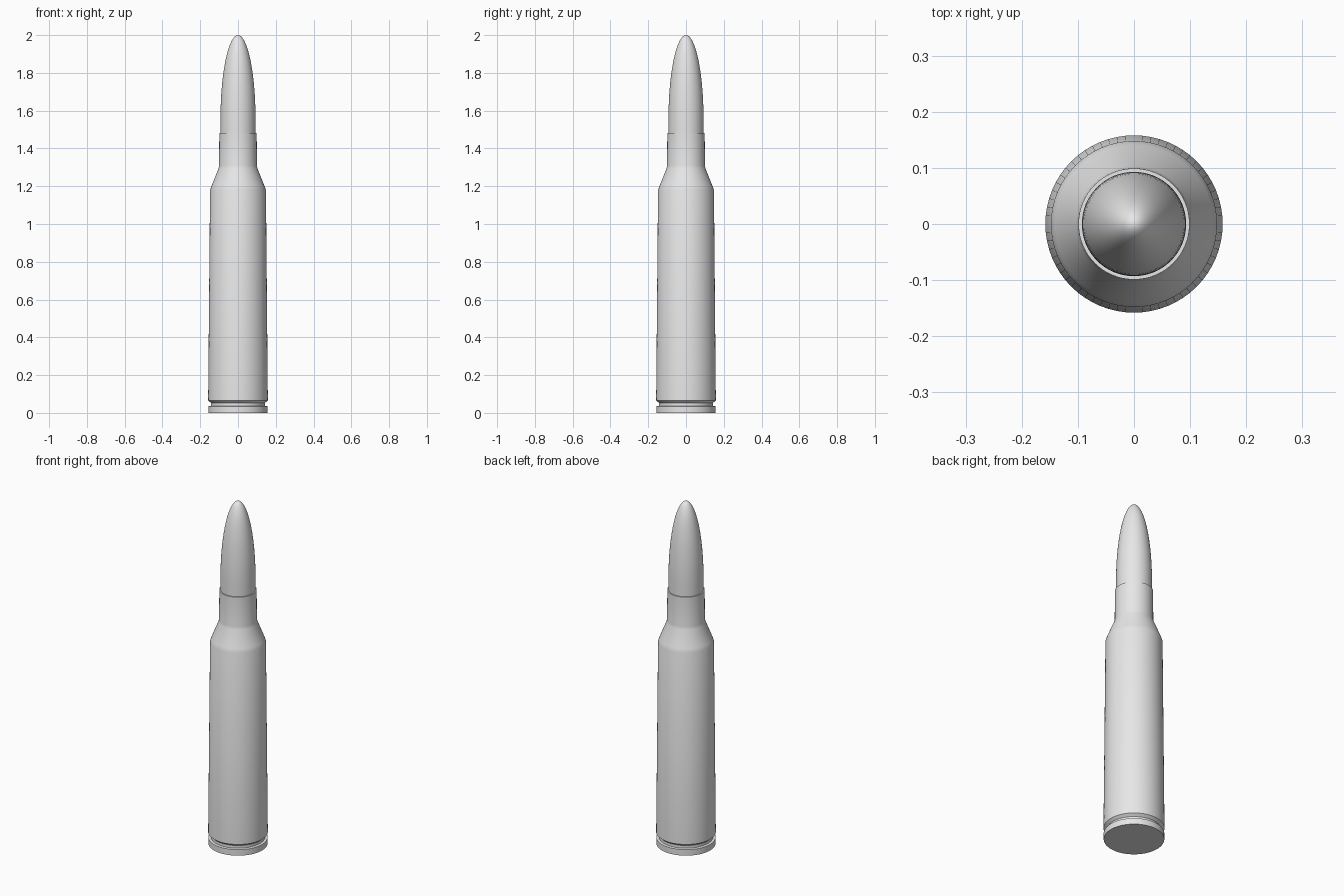
import bpy, bmesh, math

SEGMENTS = 64

cube = bpy.data.objects.get("Cube")
if cube:
    bpy.data.objects.remove(cube, do_unlink=True)

# Single plain grey finish
grey = bpy.data.materials.new("plain_grey")
grey.use_nodes = True
colour = (0.8, 0.8, 0.8, 1)
grey.diffuse_color = colour
grey.node_tree.nodes["Principled BSDF"].inputs["Base Color"].default_value = colour


def lathe(name, profile):
    """Spin a closed (radius, height) profile about the z axis."""
    bm = bmesh.new()
    verts = [bm.verts.new((r, 0, z)) for r, z in profile]
    edges = [bm.edges.new(pair) for pair in zip(verts, verts[1:])]
    bmesh.ops.spin(bm, geom=verts + edges, cent=(0, 0, 0), axis=(0, 0, 1),
                   angle=math.tau, steps=SEGMENTS, use_duplicate=False)
    bmesh.ops.remove_doubles(bm, verts=bm.verts, dist=0.00005)
    bmesh.ops.recalc_face_normals(bm, faces=bm.faces)
    mesh = bpy.data.meshes.new(name)
    bm.to_mesh(mesh)
    bm.free()
    mesh.materials.append(grey)
    obj = bpy.data.objects.new(name, mesh)
    bpy.context.collection.objects.link(obj)
    bpy.ops.object.select_all(action="DESELECT")
    obj.select_set(True)
    bpy.context.view_layer.objects.active = obj
    bpy.ops.object.shade_smooth_by_angle(angle=math.radians(30))
    return obj


# Bottlenecked case: flat base, rim, extractor groove, body, shoulder, neck, mouth
lathe("case", [
    (0, 0), (0.157, 0), (0.157, 0.035), (0.143, 0.037), (0.143, 0.053),
    (0.158, 0.066), (0.148, 1.18), (0.141, 1.2), (0.103, 1.295), (0.1, 1.31),
    (0.099, 1.483), (0.092, 1.483), (0.092, 1.44), (0, 1.44),
])

# Projectile: straight shank with a rounded elliptical nose
SHANK_TOP, TIP, RADIUS, STEPS = 1.55, 2.0, 0.093, 20
nose = []
for i in range(STEPS + 1):
    a = math.pi / 2 * i / STEPS
    nose.append((RADIUS * math.cos(a), SHANK_TOP + (TIP - SHANK_TOP) * math.sin(a)))
lathe("projectile", [(0, 1.45), (RADIUS, 1.45)] + nose)
